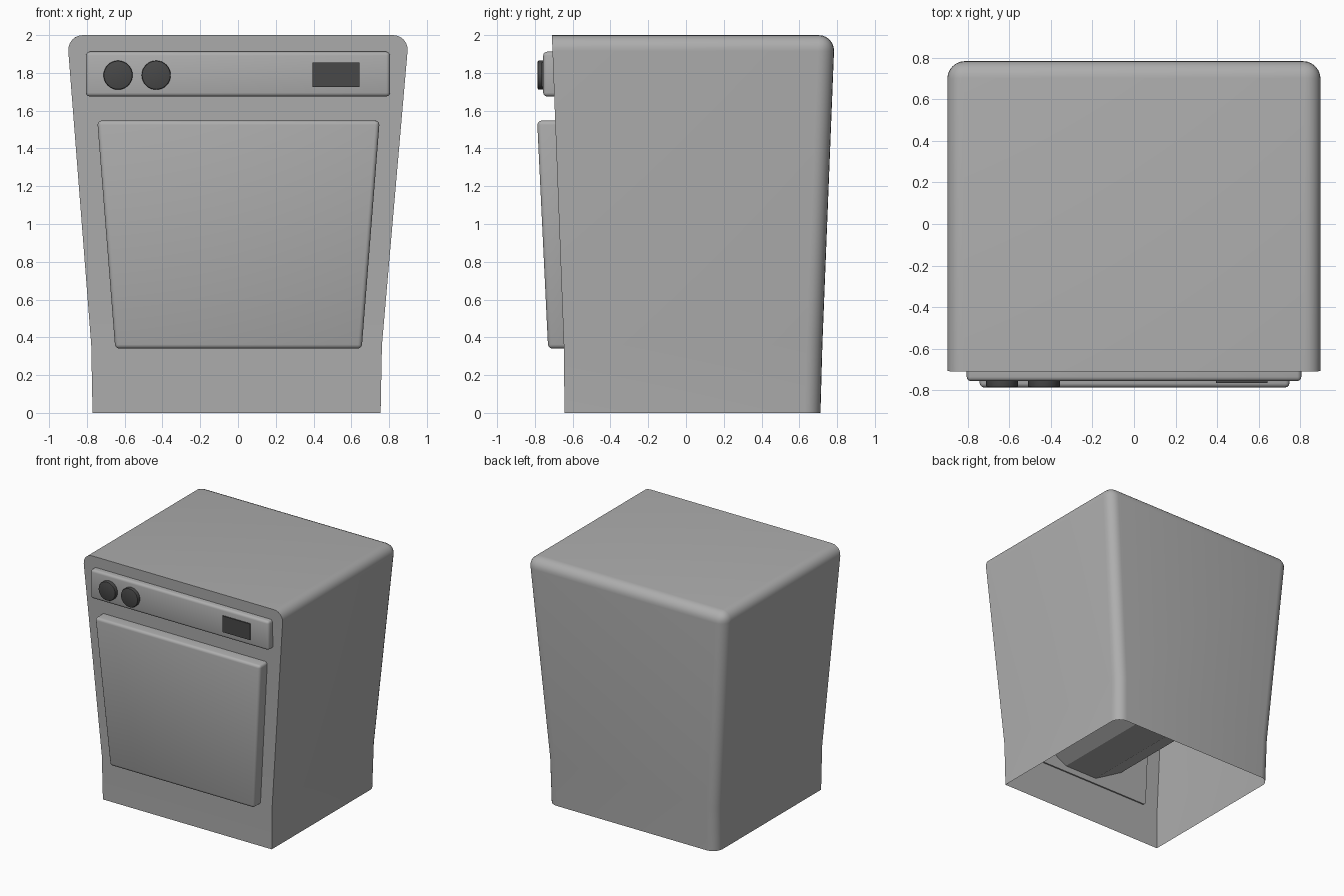
import bpy, bmesh, math

cube = bpy.data.objects.get("Cube")
if cube:
    bpy.data.objects.remove(cube)


def material(name, value):
    m = bpy.data.materials.new(name)
    m.use_nodes = True
    colour = (value, value, value, 1)
    m.diffuse_color = colour
    m.node_tree.nodes["Principled BSDF"].inputs["Base Color"].default_value = colour
    return m


grey = material("enamel grey", 0.42)
dark = material("dark grey", 0.065)


def finish(bm, name, mat, smooth=True):
    bmesh.ops.recalc_face_normals(bm, faces=bm.faces)
    mesh = bpy.data.meshes.new(name)
    bm.to_mesh(mesh)
    bm.free()
    mesh.materials.append(mat)
    ob = bpy.data.objects.new(name, mesh)
    bpy.context.collection.objects.link(ob)
    if smooth:
        bpy.ops.object.select_all(action="DESELECT")
        ob.select_set(True)
        bpy.context.view_layer.objects.active = ob
        bpy.ops.object.shade_smooth_by_angle(angle=math.radians(35))
    return ob


def loft(levels):
    """Box through levels of (z, left x, right x, front y, back y)."""
    bm = bmesh.new()
    rings = [[bm.verts.new(p) for p in
              ((x0, y0, z), (x1, y0, z), (x1, y1, z), (x0, y1, z))]
             for z, x0, x1, y0, y1 in levels]
    for low, high in zip(rings, rings[1:]):
        for i in range(4):
            j = (i + 1) % 4
            bm.faces.new((low[i], low[j], high[j], high[i]))
    bm.faces.new(rings[0][::-1])
    bm.faces.new(rings[-1])
    return bm


def round_edges(bm, rule, size, segments):
    edges = [e for e in bm.edges if rule(*[v.co for v in e.verts])]
    bmesh.ops.bevel(bm, geom=edges, offset=size, segments=segments,
                    profile=0.5, affect="EDGES")


# Cabinet: flared shell, open below, sharp around the front, round elsewhere
bm = loft([(0, -0.77, 0.755, -0.643, 0.712),
           (0.36, -0.777, 0.762, -0.647, 0.722),
           (2, -0.905, 0.905, -0.71, 0.787)])
bottom = [f for f in bm.faces if all(v.co.z < 0.01 for v in f.verts)]
bmesh.ops.delete(bm, geom=bottom, context="FACES_ONLY")


def cabinet_edge(a, b):
    back = a.y > 0 and b.y > 0
    top = a.z > 1.9 and b.z > 1.9
    if back and a.z != b.z:
        return True
    return top and (back or a.y * b.y < 0)


round_edges(bm, cabinet_edge, 0.085, 6)
finish(bm, "cabinet", grey)

# Door and control panel: raised plates with softened front edges
plates = {
    "door": ([(0.34, -0.65, 0.655, -0.73, -0.635),
              (1.547, -0.745, 0.75, -0.788, -0.685)], 0.022),
    "control_panel": ([(1.675, -0.805, 0.805, -0.756, -0.69),
                       (1.912, -0.805, 0.805, -0.756, -0.69)], 0.02),
}
for name, (levels, size) in plates.items():
    bm = loft(levels)
    backs = [lv[4] for lv in levels]
    round_edges(bm, lambda a, b: not (a.y > min(backs) - 0.01 and b.y > min(backs) - 0.01),
                size, 3)
    finish(bm, name, grey)


def cylinder(name, x, z, radius, front, back, sides, mat, bevel=0, turn=0, smooth=True):
    bm = bmesh.new()
    bmesh.ops.create_cone(bm, cap_ends=True, segments=sides, radius1=radius,
                          radius2=radius, depth=back - front)
    if bevel:
        round_edges(bm, lambda a, b: a.z > 0 and b.z > 0, bevel, 2)
    for v in bm.verts:
        c, s = math.cos(turn), math.sin(turn)
        px, py, pz = v.co
        v.co = (x + px * c - py * s, (front + back) / 2 - pz, z + px * s + py * c)
    finish(bm, name, mat, smooth)


# Dials
for name, x in (("right_dial", -0.635), ("left_dial", -0.433)):
    cylinder(name, x, 1.788, 0.077, -0.786, -0.745, 32, dark, bevel=0.008)

# Display window
finish(loft([(1.724, 0.394, 0.643, -0.765, -0.75),
             (1.856, 0.394, 0.643, -0.765, -0.75)]), "display", dark)

# Inner drum behind the door
cylinder("drum", 0, 0.95, 0.58, -0.64, 0.5, 12, grey,
         turn=math.radians(15), smooth=False)
